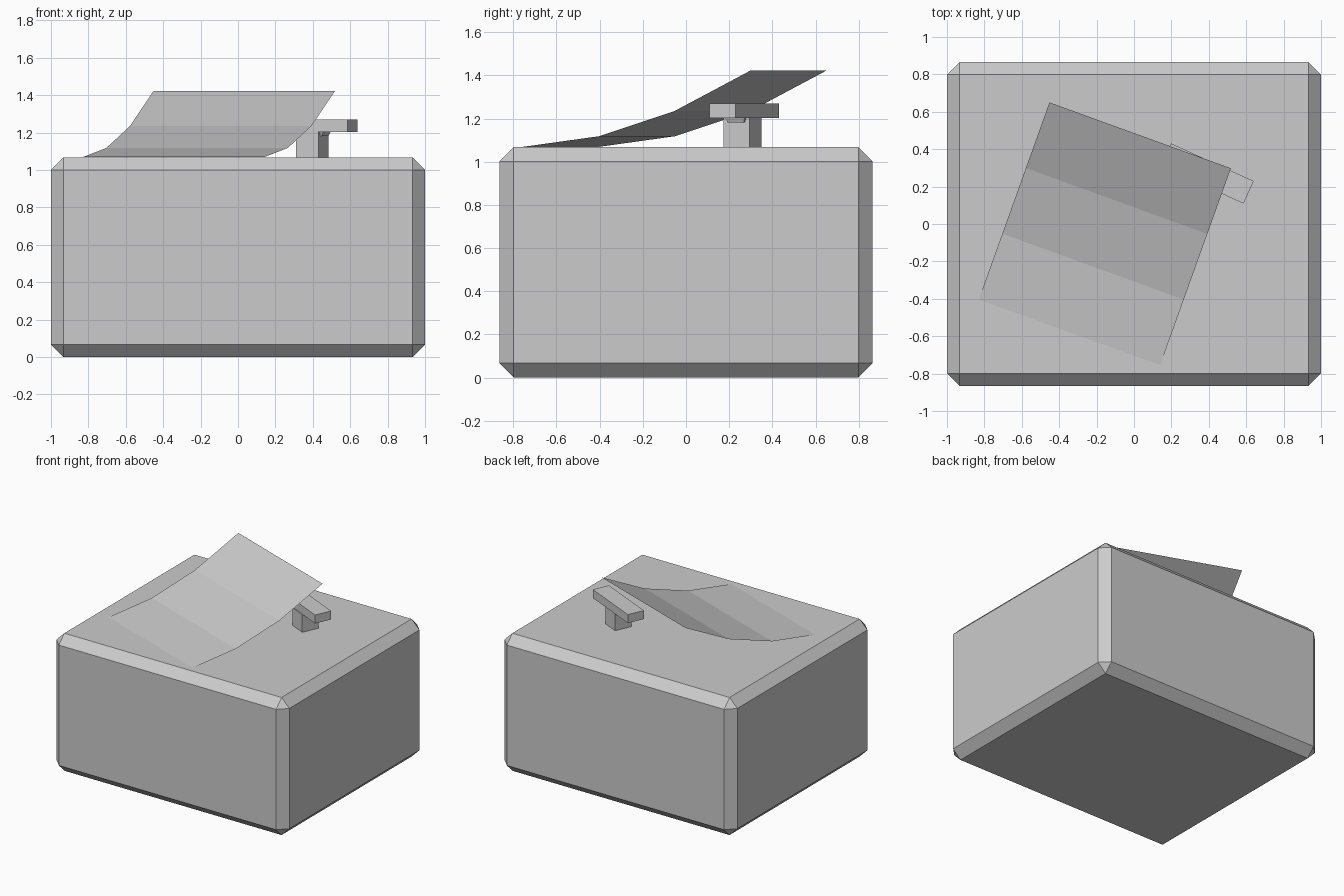
import bpy, bmesh, math
from mathutils import Matrix, Vector

if "Cube" in bpy.data.objects:
    bpy.data.objects.remove(bpy.data.objects["Cube"])

grey = bpy.data.materials.new("light grey")
grey.diffuse_color = (0.6, 0.6, 0.6, 1)
grey.use_nodes = True
grey.node_tree.nodes["Principled BSDF"].inputs["Base Color"].default_value = grey.diffuse_color


def finish(name, bm):
    bmesh.ops.recalc_face_normals(bm, faces=bm.faces)
    mesh = bpy.data.meshes.new(name)
    bm.to_mesh(mesh)
    bm.free()
    mesh.materials.append(grey)
    obj = bpy.data.objects.new(name, mesh)
    bpy.context.collection.objects.link(obj)
    return obj


def block(name, centre, size, turn=0.0, taper=1.0):
    """Box turned about z; taper scales its lower end."""
    bm = bmesh.new()
    bmesh.ops.create_cube(bm, size=1)
    for v in bm.verts:
        k = taper if v.co.z < 0 else 1
        v.co = Vector((v.co.x * size[0] * k, v.co.y * size[1] * k, v.co.z * size[2]))
    bmesh.ops.transform(bm, verts=bm.verts,
                        matrix=Matrix.Translation(centre) @ Matrix.Rotation(turn, 4, 'Z'))
    return finish(name, bm)


# Large chamfered body
body = block("body", (0, 0, 0.534), (2.0, 1.73, 1.068))
bevel = body.modifiers.new("chamfer", 'BEVEL')
bevel.width = 0.067
bevel.segments = 1

# Curled sheet rising from the top: three flat strips
bm = bmesh.new()
rows = []
for i, z in enumerate((1.069, 1.118, 1.235, 1.422)):
    x, y = 0.126 * i, 0.351 * i
    rows.append((bm.verts.new((-0.83 + x, -0.403 + y, z)),
                 bm.verts.new((0.14 + x, -0.755 + y, z))))
for a, b in zip(rows, rows[1:]):
    bm.faces.new((a[0], a[1], b[1], b[0]))
finish("curled_sheet", bm)

# T-shaped handle: stem, crossbar and a small collar under the bar
turn = math.radians(-24.5)
block("handle_stem", (0.397, 0.262, 1.13), (0.132, 0.132, 0.15), turn)
block("handle_bar", (0.392, 0.27, 1.236), (0.485, 0.132, 0.066), turn)
block("handle_collar", (0.43, 0.247, 1.193), (0.10, 0.10, 0.024), turn, 0.8)
